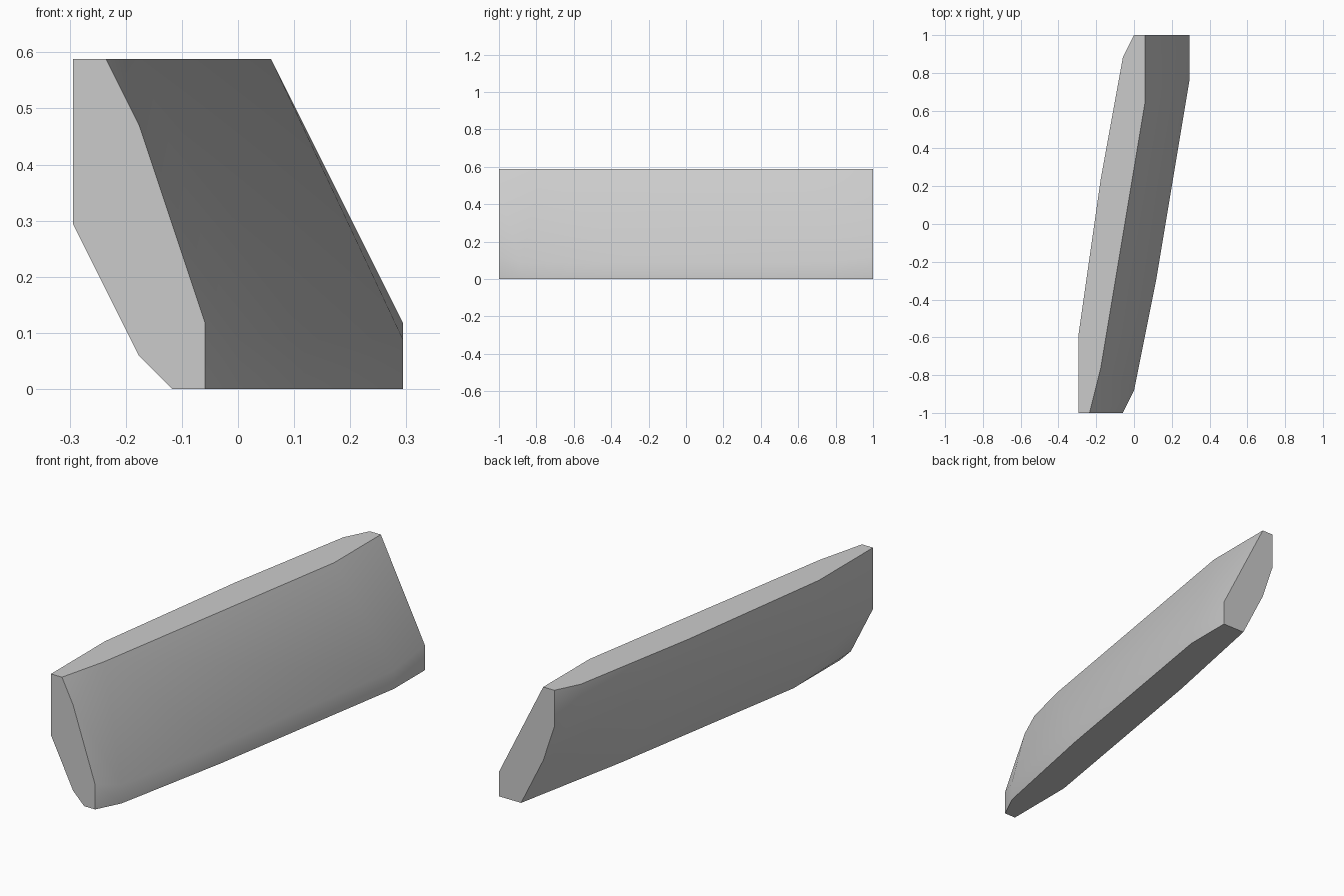
import bpy
import bmesh
import math

# Remove only the default cube
default_cube = bpy.data.objects.get("Cube")
if default_cube:
    bpy.data.objects.remove(default_cube, do_unlink=True)

UNIT = 1 / 17        # grid step of the design
HALF_LENGTH = 17
HEIGHT = 10

# End profiles in (x, z)
front_profile = [(-5, 10), (-5, 5), (-3, 1), (-2, 0), (-1, 0), (-1, 2), (-3, 8), (-4, 10)]
back_profile = [(5, 2), (5, 0), (3, 0), (1, 4), (0, 7), (0, 10), (1, 10)]

# Bends of the long edges in (x, y)
top_left_edge = [(-1, 15), (-3, 4), (-5, -10)]
top_right_edge = [(1, 11), (-3, -13)]
bottom_right_edge = [(5, 13), (2, -5), (0, -15)]
bottom_left_edge = [(1, 7), (-2, -11)]


def end_points(profile, y):
    return [(x, y, z) for x, z in profile]


def edge_points(edge, *heights):
    return [(x, y, z) for x, y in edge for z in heights]


def make_material(name, color):
    material = bpy.data.materials.new(name)
    material.use_nodes = True
    material.diffuse_color = color
    material.node_tree.nodes["Principled BSDF"].inputs["Base Color"].default_value = color
    return material


# Leaning slab: the convex skin around its ends and bent long edges
points = end_points(front_profile, -HALF_LENGTH) + end_points(back_profile, HALF_LENGTH)
points += edge_points(top_left_edge, HEIGHT, HEIGHT - 2)
points += edge_points(top_right_edge, HEIGHT)
points += edge_points(bottom_right_edge, 0, 1.5)
points += edge_points(bottom_left_edge, 0)

bm = bmesh.new()
for point in points:
    bm.verts.new([value * UNIT for value in point])
hull = bmesh.ops.convex_hull(bm, input=bm.verts)
unused = {v for v in hull["geom_interior"] + hull["geom_unused"]
          if isinstance(v, bmesh.types.BMVert)}
bmesh.ops.delete(bm, geom=list(unused), context="VERTS")

# Merge the flat ends, top and bottom into single faces
bmesh.ops.dissolve_limit(bm, angle_limit=math.radians(0.5), verts=bm.verts, edges=bm.edges)
bmesh.ops.recalc_face_normals(bm, faces=bm.faces)

mesh = bpy.data.meshes.new("leaning_slab")
bm.to_mesh(mesh)
bm.free()
slab = bpy.data.objects.new("leaning_slab", mesh)
bpy.context.collection.objects.link(slab)
mesh.materials.append(make_material("light_gray", (0.6, 0.6, 0.6, 1)))

# Smooth sides with crisp rims
bpy.ops.object.select_all(action="DESELECT")
slab.select_set(True)
bpy.context.view_layer.objects.active = slab
bpy.ops.object.shade_smooth_by_angle(angle=math.radians(32))
